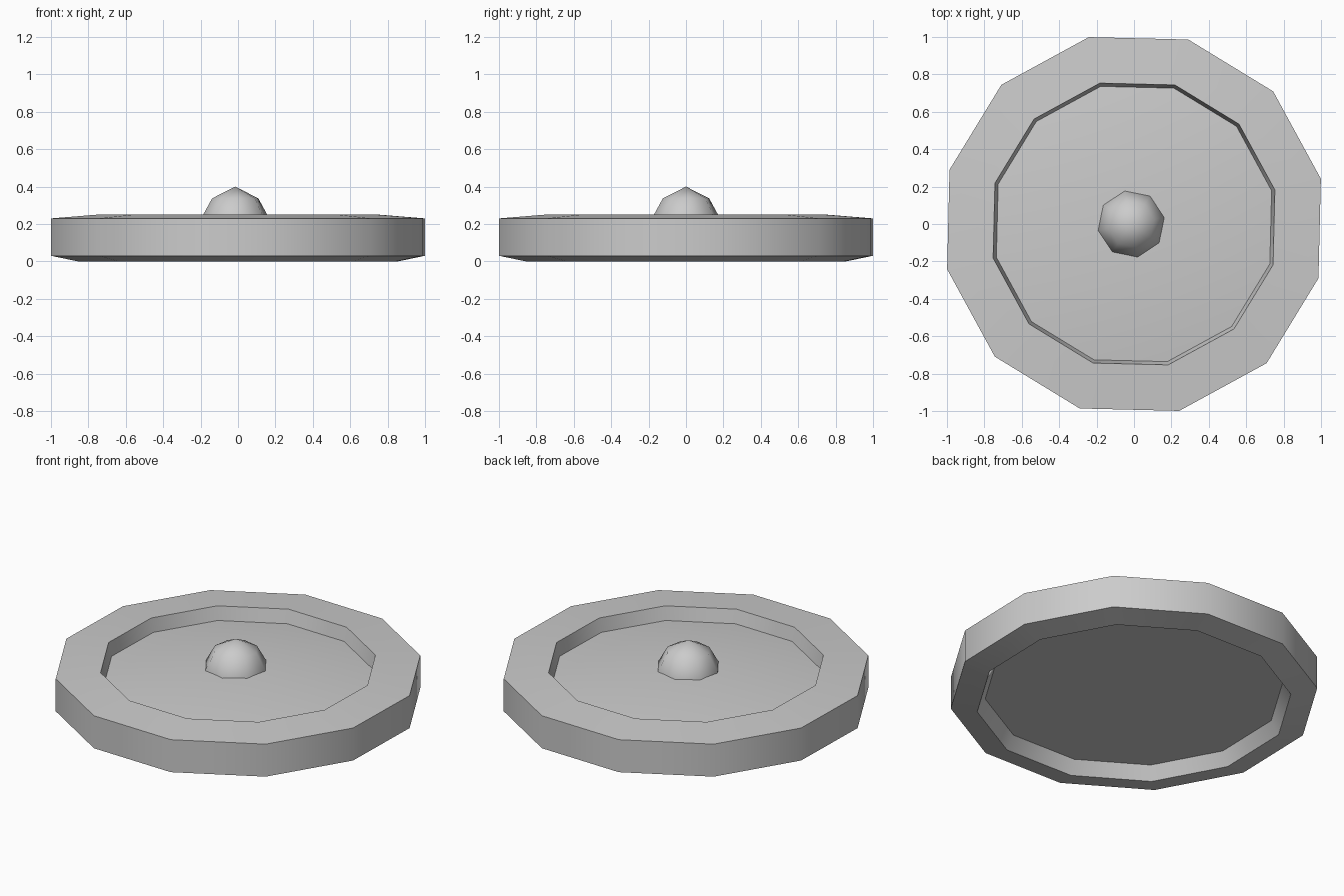
import bpy
import bmesh
from math import cos, sin, pi, radians

old = bpy.data.objects.get("Cube")
if old:
    bpy.data.objects.remove(old, do_unlink=True)

grey = bpy.data.materials.new("plain grey")
grey.use_nodes = True
color = (0.6, 0.6, 0.6, 1)
grey.diffuse_color = color
grey.node_tree.nodes["Principled BSDF"].inputs["Base Color"].default_value = color


def lathe(name, profile, sides, turn, smooth_angle, center=(0, 0)):
    """Revolve (radius, height) points; zero radius makes a single pole."""
    bm = bmesh.new()
    rings = []
    for r, z in profile:
        count = sides if r else 1
        rings.append([bm.verts.new((r * cos(turn + 2 * pi * i / sides),
                                    r * sin(turn + 2 * pi * i / sides), z))
                      for i in range(count)])
    for a, b in zip(rings, rings[1:]):
        for i in range(sides):
            j = (i + 1) % sides
            corners = [a[i % len(a)], a[j % len(a)], b[j % len(b)], b[i % len(b)]]
            bm.faces.new(list(dict.fromkeys(corners)))
    bmesh.ops.recalc_face_normals(bm, faces=bm.faces)
    mesh = bpy.data.meshes.new(name)
    bm.to_mesh(mesh)
    bm.free()
    mesh.materials.append(grey)
    obj = bpy.data.objects.new(name, mesh)
    obj.location = (*center, 0)
    bpy.context.collection.objects.link(obj)
    bpy.ops.object.select_all(action='DESELECT')
    obj.select_set(True)
    bpy.context.view_layer.objects.active = obj
    bpy.ops.object.shade_smooth_by_angle(angle=radians(smooth_angle))
    return obj


# Disc: recessed underside, bevelled rim, and shallow cone inside the rim
lathe("disc", [(0, 0.08), (0.835, 0.08), (0.88, 0), (1.028, 0.03),
               (1.028, 0.23), (0.775, 0.25), (0.757, 0.168), (0, 0.255)],
      12, radians(13.6), 40)

# Central knob: low-poly dome sunk into the cone
lathe("center_knob", [(0, 0.2), (0.18, 0.2), (0.18, 0.24), (0.126, 0.337), (0, 0.4)],
      8, radians(11), 50, (-0.015, 0))
